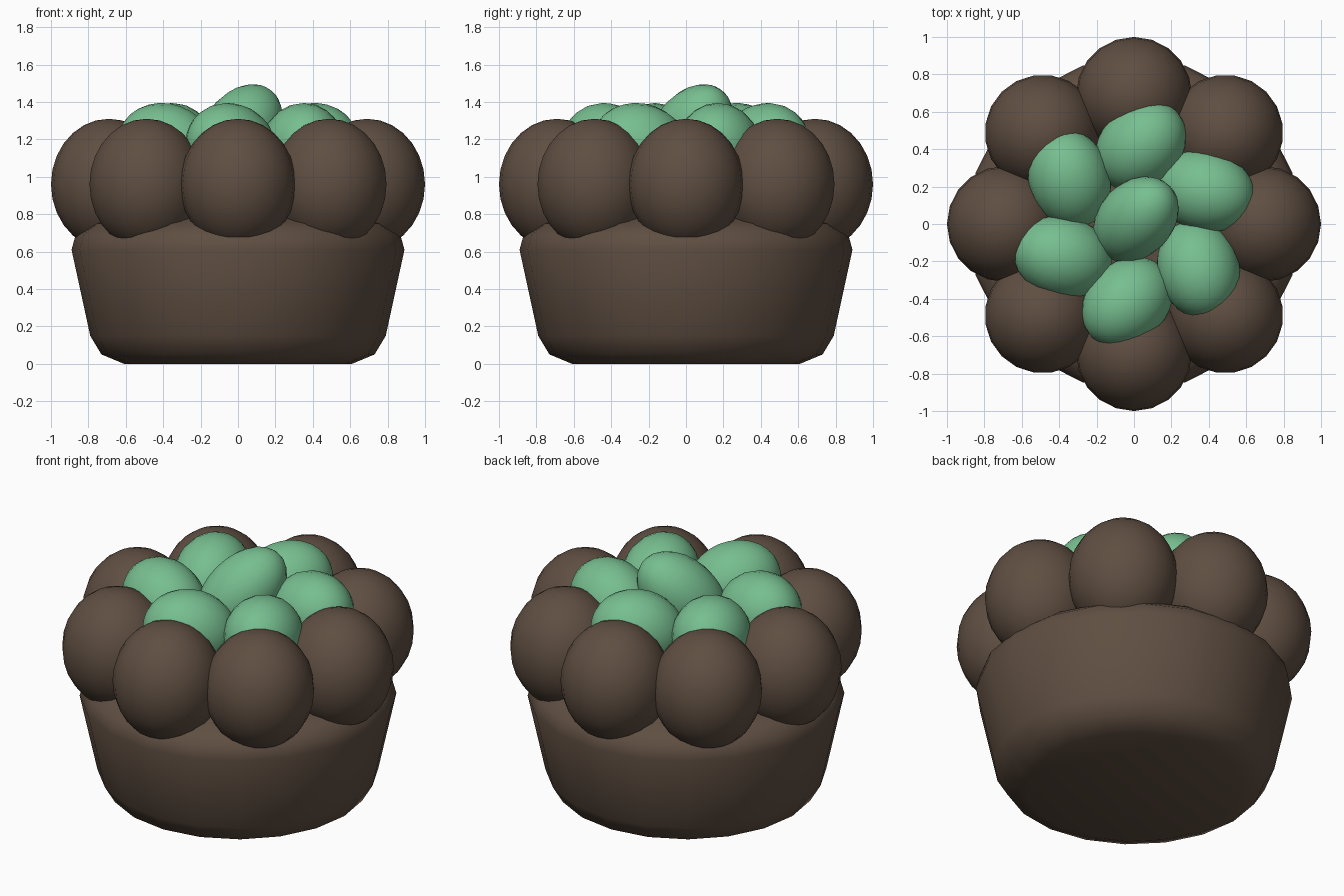
import bpy
import bmesh
from math import radians, cos, sin, pi
from mathutils import Matrix, Vector

cube = bpy.data.objects.get("Cube")
if cube:
    bpy.data.objects.remove(cube, do_unlink=True)


def make_material(name, rgb):
    mat = bpy.data.materials.new(name)
    mat.use_nodes = True
    mat.diffuse_color = (*rgb, 1)
    mat.node_tree.nodes["Principled BSDF"].inputs["Base Color"].default_value = (*rgb, 1)
    return mat


brown = make_material("dark brown", (0.115, 0.077, 0.054))
green = make_material("mint green", (0.185, 0.52, 0.28))


def finish(name, bm, mat):
    bmesh.ops.recalc_face_normals(bm, faces=bm.faces[:])
    for face in bm.faces:
        face.smooth = True
    mesh = bpy.data.meshes.new(name)
    bm.to_mesh(mesh)
    bm.free()
    mesh.materials.append(mat)
    obj = bpy.data.objects.new(name, mesh)
    bpy.context.collection.objects.link(obj)
    return obj


def ellipsoid(name, centre, radii, mat, tilt=0, heading=0):
    """Ellipsoid whose long z axis leans by tilt towards heading."""
    bm = bmesh.new()
    bmesh.ops.create_uvsphere(bm, u_segments=20, v_segments=14, radius=1)
    turn = Matrix.Rotation(radians(heading), 4, 'Z') @ Matrix.Rotation(radians(tilt), 4, 'Y')
    bm.transform(turn @ Matrix.Diagonal((*radii, 1)))
    obj = finish(name, bm, mat)
    obj.location = centre
    return obj


def polar(radius, degrees, z):
    a = radians(degrees)
    return Vector((radius * cos(a), radius * sin(a), z))


# Flared bowl, turned from a profile
profile = [(0.0, 0.0), (0.61, 0.0), (0.73, 0.05), (0.79, 0.15), (0.89, 0.61),
           (0.868, 0.69), (0.79, 0.75), (0.5, 0.82), (0.0, 0.85)]
bm = bmesh.new()
points = [bm.verts.new((r, 0, z)) for r, z in profile]
edges = [bm.edges.new(pair) for pair in zip(points, points[1:])]
bmesh.ops.spin(bm, geom=points + edges, cent=(0, 0, 0), axis=(0, 0, 1),
               angle=2 * pi, steps=20)
bmesh.ops.remove_doubles(bm, verts=bm.verts[:], dist=0.001)
finish("bowl", bm, brown)

# Ring of upright rim lobes
for i in range(8):
    ellipsoid(f"rim_lobe_{i + 1}", polar(0.69, 45 * i, 0.96),
              (0.31, 0.31, 0.35), brown, heading=45 * i)

# Ring of leaning filling balls
for i in range(6):
    angle = 25 + 60 * i
    ellipsoid(f"filling_ball_{i + 1}", polar(0.42, angle, 1.16),
              (0.23, 0.22, 0.27), green, tilt=70, heading=angle - 40)

# Raised ball in the middle
ellipsoid("centre_ball", (0.01, 0.025, 1.24), (0.2, 0.2, 0.3), green, tilt=45, heading=45)
